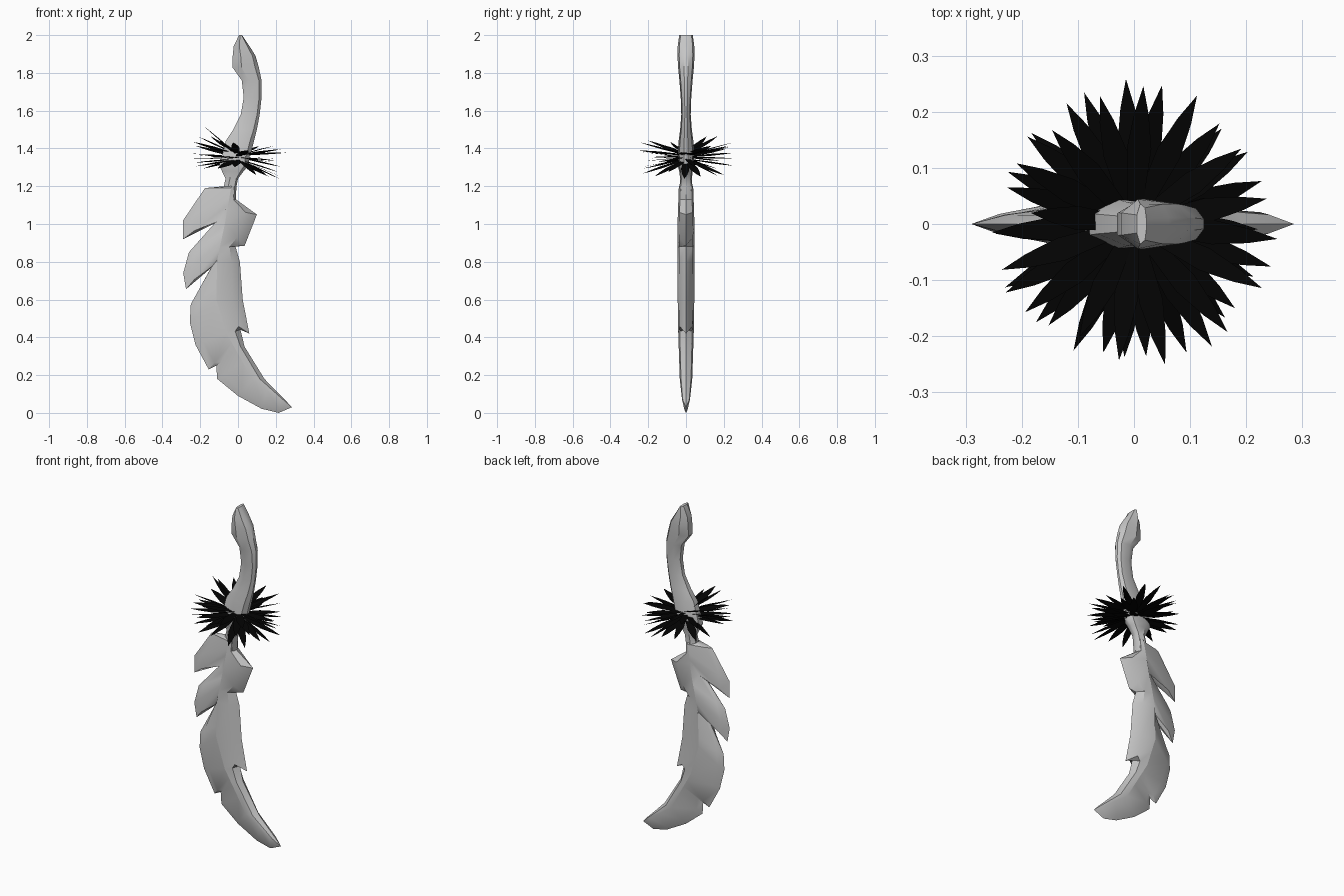
import bpy, math, random
from mathutils import Vector

random.seed(4)
cube = bpy.data.objects.get("Cube")
if cube:
    bpy.data.objects.remove(cube, do_unlink=True)


def material(name, rgb):
    m = bpy.data.materials.new(name)
    m.use_nodes = True
    m.diffuse_color = (*rgb, 1)
    m.node_tree.nodes["Principled BSDF"].inputs["Base Color"].default_value = (*rgb, 1)
    return m


grey = material("stone grey", (0.56, 0.56, 0.56))
black = material("feather black", (0.001, 0.001, 0.001))


def build(name, verts, faces, mat, smooth=True):
    me = bpy.data.meshes.new(name)
    me.from_pydata(verts, [], faces)
    me.materials.append(mat)
    ob = bpy.data.objects.new(name, me)
    bpy.context.collection.objects.link(ob)
    if smooth:
        bpy.ops.object.select_all(action='DESELECT')
        ob.select_set(True)
        bpy.context.view_layer.objects.active = ob
        bpy.ops.object.mode_set(mode='EDIT')
        bpy.ops.mesh.select_all(action='SELECT')
        bpy.ops.mesh.remove_doubles(threshold=0.0005)
        bpy.ops.mesh.normals_make_consistent(inside=False)
        bpy.ops.object.mode_set(mode='OBJECT')
        bpy.ops.object.shade_smooth_by_angle(angle=math.radians(35))
    return ob


# Handle and collar: eight-sided sections lofted along z (z, left x, right x, half depth)
SECTION = [(-1, .45), (-.3, 1), (.72, .8), (1, .25), (1, -.25), (.72, -.8), (-.3, -1), (-1, -.45)]


def loft(name, stations):
    verts, faces, n = [], [], len(SECTION)
    for z, xl, xr, d in stations:
        c, r = (xl + xr) / 2, (xr - xl) / 2
        verts += [(c + u * r, v * d, z) for u, v in SECTION]
    for i in range(len(stations) - 1):
        for j in range(n):
            k = (j + 1) % n
            faces.append((i * n + j, i * n + k, (i + 1) * n + k, (i + 1) * n + j))
    faces += [tuple(range(n)), tuple(range(len(verts) - n, len(verts)))]
    return build(name, verts, faces, grey)


loft("handle", [
    (2.0, .005, .022, .036), (1.94, -.023, .062, .044), (1.89, -.028, .093, .045),
    (1.83, -.03, .11, .042), (1.76, .02, .125, .035), (1.67, .03, .125, .028),
    (1.58, .015, .115, .025), (1.5, -.025, .1, .031), (1.44, -.065, .085, .039),
    (1.36, -.085, .065, .045)])
loft("collar", [
    (1.37, -.085, .062, .042), (1.31, -.1, .056, .044), (1.28, -.085, .03, .036),
    (1.24, -.066, 0, .031), (1.2, -.075, -.008, .034), (1.13, -.08, -.012, .036),
    (1.05, -.085, -.04, .036)])

# Blade: central ridge as (z, x, half thickness)
RIDGE = [(1.2, -.035, .038), (1.0, -.07, .045), (.81, -.11, .045), (.6, -.115, .044),
         (.42, -.06, .041), (.18, .075, .033), (.07, .225, .021), (.03, .285, 0)]


def ridge(z):
    for (z0, x0, t0), (z1, x1, t1) in zip(RIDGE, RIDGE[1:]):
        if z >= z1:
            f = (z0 - z) / (z0 - z1)
            return x0 + f * (x1 - x0), t0 + f * (t1 - t0)
    return RIDGE[-1][1:]


# Barbed outlines: (edge x, edge z, ridge z it connects to)
BACK = [(-.07, 1.2, 1.2), (-.175, 1.19, 1.19), (-.29, 1.02, 1.14), (-.29, .92, 1.1),
        (-.11, 1.02, 1.0), (-.26, .85, .96), (-.29, .74, .91), (-.275, .655, .86),
        (-.145, .765, .81), (-.25, .575, .66), (-.255, .48, .6), (-.225, .36, .42),
        (-.155, .23, .37), (-.115, .25, .33), (-.11, .18, .27), (0, .09, .18),
        (.125, .022, .12), (.215, 0, .07), (.285, .03, .03)]
CUTTING = [(-.01, 1.2, 1.2), (-.01, 1.13, 1.13), (.1, 1.05, 1.08), (.035, .885, 1.0),
           (-.013, .88, .88), (.01, .8, .81), (.025, .6, .6), (.06, .42, .52),
           (.013, .44, .42), (.035, .35, .36), (.14, .18, .18), (.2, .118, .12),
           (.25, .068, .07), (.285, .03, .03)]


def blade_half(outline, bevel_at, bevel_depth):
    verts, faces = [], []
    for x, z, rz in outline:
        rx, t = ridge(rz)
        mx, mz = rx + (x - rx) * bevel_at, rz + (z - rz) * bevel_at
        verts += [(rx, -t, rz), (mx, -t * bevel_depth, mz), (x, 0, z),
                  (mx, t * bevel_depth, mz), (rx, t, rz)]
    for i in range(len(outline) - 1):
        for j in range(4):
            a = i * 5 + j
            faces.append((a, a + 1, a + 6, a + 5))
    return verts, faces


# Join both halves into one shell along the ridge
bv, bf = blade_half(BACK, .75, .4)
cv, cf = blade_half(CUTTING, .62, .8)
cf = [tuple(reversed([i + len(bv) for i in f])) for f in cf]
build("blade", bv + cv, bf + cf, grey)

# Feather ruff: rings of flat pointed leaves around the collar, each slightly rolled
verts, faces = [], []
PER_RING = 16
for ring, lift in enumerate((-13, 0, 13)):
    for i in range(PER_RING):
        az = math.tau * (i + ring / 3 + random.uniform(-.2, .2)) / PER_RING
        el = math.radians(lift + random.uniform(-6, 7) - 8 * math.cos(az))
        if ring == 2 and i == 7:
            el = math.radians(40)
        reach = random.uniform(.235, .26)
        out = Vector((math.cos(az) * math.cos(el), math.sin(az) * math.cos(el), math.sin(el)))
        side = Vector((-math.sin(az), math.cos(az), random.uniform(-.3, .3))).normalized()
        base = Vector((0, 0, 1.345 + ring * .01))
        b = len(verts)
        for d, w in ((.1, .013), (.55, .022), (.8, .013)):
            p = base + out * reach * d
            verts += [p - side * w, p + side * w]
        verts.append(base + out * reach)
        faces += [(b, b + 2, b + 3, b + 1), (b + 2, b + 4, b + 5, b + 3), (b + 4, b + 6, b + 5)]
build("feather_ruff", verts, faces, black, smooth=False)
